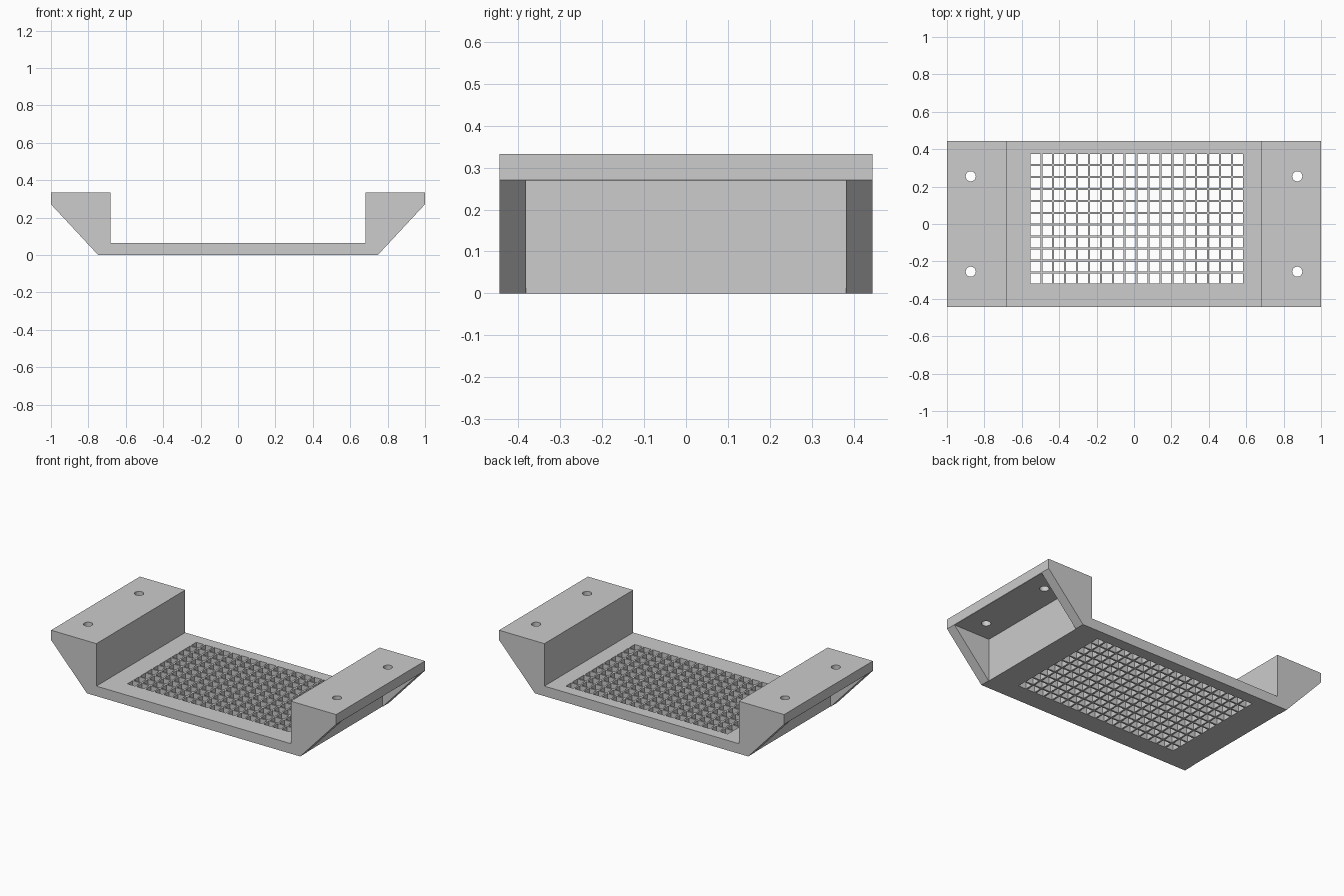
import bpy, bmesh
from mathutils import Matrix, Vector

cube = bpy.data.objects.get("Cube")
if cube:
    bpy.data.objects.remove(cube, do_unlink=True)

HALF_DEPTH = 0.445
PLATE = 0.0635      # plate, wall and flange thickness
TOP = 0.333
STEP_X = 0.682      # inner face of the raised ends
PITCH = 0.0637
HOLE = 0.053

grey = bpy.data.materials.new("light_grey")
grey.use_nodes = True
colour = (0.604, 0.604, 0.604, 1)
grey.diffuse_color = colour
grey.node_tree.nodes["Principled BSDF"].inputs["Base Color"].default_value = colour


def finish(name, bm):
    bmesh.ops.recalc_face_normals(bm, faces=bm.faces)
    mesh = bpy.data.meshes.new(name)
    bm.to_mesh(mesh)
    bm.free()
    mesh.materials.append(grey)
    obj = bpy.data.objects.new(name, mesh)
    bpy.context.collection.objects.link(obj)
    return obj


def add_box(bm, low, high):
    low, high = Vector(low), Vector(high)
    matrix = Matrix.Translation((low + high) / 2) @ Matrix.Diagonal((*(high - low), 1))
    bmesh.ops.create_cube(bm, size=1, matrix=matrix)


def cut(target, cutter):
    cutter.hide_render = True
    mod = target.modifiers.new("cut", 'BOOLEAN')
    mod.operation = 'DIFFERENCE'
    mod.solver = 'EXACT'
    mod.object = cutter
    bpy.context.view_layer.objects.active = target
    bpy.ops.object.modifier_apply(modifier=mod.name)
    bpy.data.objects.remove(cutter, do_unlink=True)


# Tray: half profile mirrored, then extruded front to back
half = [(0.748, 0), (1, 0.271), (1, TOP), (STEP_X, TOP), (STEP_X, PLATE)]
profile = half + [(-x, z) for x, z in reversed(half)]
bm = bmesh.new()
face = bm.faces.new([bm.verts.new((x, -HALF_DEPTH, z)) for x, z in profile])
side = bmesh.ops.extrude_face_region(bm, geom=[face])
bmesh.ops.translate(bm, vec=(0, 2 * HALF_DEPTH, 0),
                    verts=[g for g in side["geom"] if isinstance(g, bmesh.types.BMVert)])
tray = finish("mounting_tray", bm)

# Hollows under both flanges, leaving a gusset at each end
bm = bmesh.new()
wall = STEP_X + PLATE
inner = HALF_DEPTH - PLATE
add_box(bm, (wall, -inner, -0.1), (1.1, inner, TOP - PLATE))
add_box(bm, (-1.1, -inner, -0.1), (-wall, inner, TOP - PLATE))
cut(tray, finish("flange_hollows", bm))

# Square vent holes through the plate
bm = bmesh.new()
for col in range(18):
    for row in range(11):
        x = -0.554 + col * PITCH
        y = -0.317 + row * PITCH
        add_box(bm, (x, y, -0.1), (x + HOLE, y + HOLE, 0.2))
cut(tray, finish("vent_holes", bm))

# Screw holes through the flanges
bm = bmesh.new()
for sx in (-1, 1):
    for sy in (-1, 1):
        bmesh.ops.create_cone(bm, cap_ends=True, segments=32, radius1=0.027, radius2=0.027,
                              depth=0.2, matrix=Matrix.Translation((sx * 0.873, sy * 0.255, 0.3)))
cut(tray, finish("screw_holes", bm))

# Smooth the round holes only
bpy.ops.object.select_all(action='DESELECT')
tray.select_set(True)
bpy.context.view_layer.objects.active = tray
bpy.ops.object.shade_smooth_by_angle(angle=0.5)
